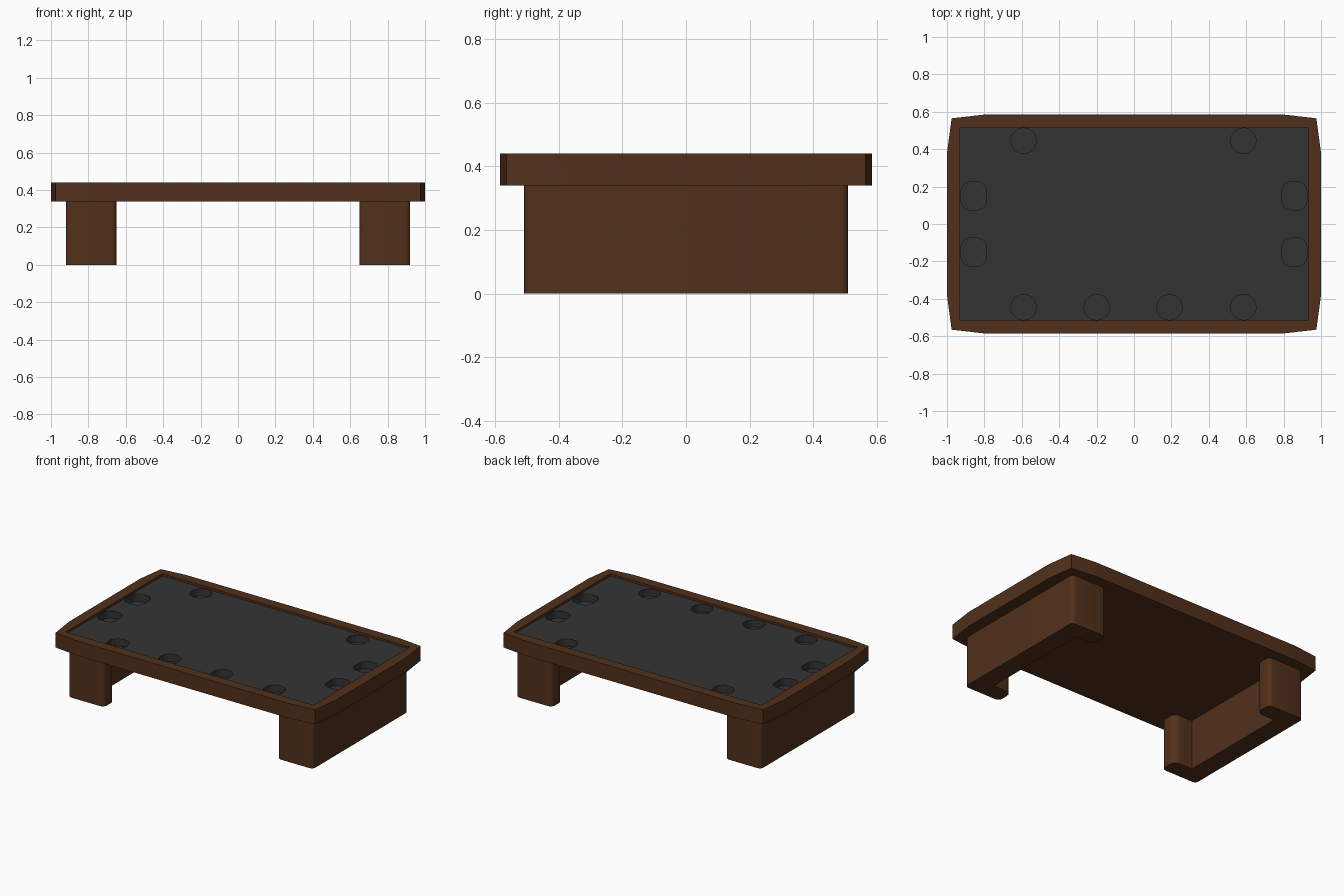
import bpy, bmesh, math
from mathutils import Vector

if "Cube" in bpy.data.objects:
    bpy.data.objects.remove(bpy.data.objects["Cube"])


def material(name, rgb):
    m = bpy.data.materials.new(name)
    m.diffuse_color = (*rgb, 1)
    m.use_nodes = True
    m.node_tree.nodes["Principled BSDF"].inputs["Base Color"].default_value = m.diffuse_color
    return m


wood = material("brown wood", (0.085, 0.03, 0.011))
felt = material("dark grey surface", (0.034, 0.034, 0.034))


def prism(name, outline, z0, z1, mat):
    """Extrude a counter-clockwise outline from z0 to z1."""
    bm = bmesh.new()
    face = bm.faces.new([bm.verts.new((x, y, z0)) for x, y in outline])
    ext = bmesh.ops.extrude_face_region(bm, geom=[face], use_keep_orig=True)
    verts = [g for g in ext["geom"] if isinstance(g, bmesh.types.BMVert)]
    bmesh.ops.translate(bm, verts=verts, vec=(0, 0, z1 - z0))
    bmesh.ops.recalc_face_normals(bm, faces=bm.faces)
    me = bpy.data.meshes.new(name)
    bm.to_mesh(me)
    bm.free()
    me.materials.append(mat)
    ob = bpy.data.objects.new(name, me)
    bpy.context.collection.objects.link(ob)
    return ob


def rounded(points, steps=4):
    """Round each (x, y, radius) corner of an outline."""
    out = []
    for i, (x, y, r) in enumerate(points):
        p = Vector((x, y))
        if r == 0:
            out.append(p)
            continue
        a = p + (Vector(points[i - 1][:2]) - p).normalized() * r
        b = p + (Vector(points[(i + 1) % len(points)][:2]) - p).normalized() * r
        c = a + b - p
        for k in range(steps + 1):
            t = math.pi / 2 * k / steps
            out.append(c + (a - c) * math.cos(t) + (b - c) * math.sin(t))
    return out


def rect(cx, cy, hx, hy, r=0.0):
    return rounded([(cx - hx, cy - hy, r), (cx + hx, cy - hy, r),
                    (cx + hx, cy + hy, r), (cx - hx, cy + hy, r)])


def cut(target, cutter):
    cutter.hide_render = True
    cutter.hide_viewport = True
    mod = target.modifiers.new("cut", "BOOLEAN")
    mod.operation = "DIFFERENCE"
    mod.solver = "EXACT"
    mod.object = cutter


# Tabletop frame with slightly bowed sides and an open pocket
quarter = [(1.0, 0.38), (0.975, 0.565), (0.8, 0.585)]
outline = (quarter + [(-x, y) for x, y in quarter[::-1]]
           + [(-x, -y) for x, y in quarter] + [(x, -y) for x, y in quarter[::-1]])
frame = prism("tabletop_frame", outline, 0.34, 0.44, wood)
cut(frame, prism("pocket_cutter", rect(0, 0, 0.93, 0.517), 0.36, 0.5, wood))

# Sunken playing surface with cup recesses
panel = prism("playing_surface", rect(0, 0, 0.93, 0.517), 0.36, 0.425, felt)
cups = [(x, -0.445, 0.066) for x in (-0.59, -0.2, 0.19, 0.585)]
cups += [(x, 0.445, 0.066) for x in (-0.59, 0.585)]
cups += [(sx * 0.857, sy * 0.15, 0.05) for sx in (-1, 1) for sy in (-1, 1)]
for x, y, r in cups:
    hy = 0.075 if r < 0.06 else 0.068
    cut(panel, prism("cup_cutter", rect(x, y, 0.068, hy, r), 0.375, 0.5, felt))

# C-shaped end legs: outer board with two rounded returns
profile = [(0.65, -0.51, 0.03), (0.92, -0.51, 0.025), (0.92, 0.51, 0.025), (0.65, 0.51, 0.03),
           (0.65, 0.39, 0.045), (0.79, 0.39, 0), (0.79, -0.39, 0), (0.65, -0.39, 0.045)]
for side, name in ((1, "right_leg"), (-1, "left_leg")):
    pts = [(side * p.x, p.y) for p in rounded(profile)]
    leg = prism(name, pts[::side], 0, 0.34, wood)
    bpy.context.view_layer.objects.active = leg
    leg.select_set(True)
    bpy.ops.object.shade_smooth_by_angle(angle=math.radians(35))
    leg.select_set(False)
